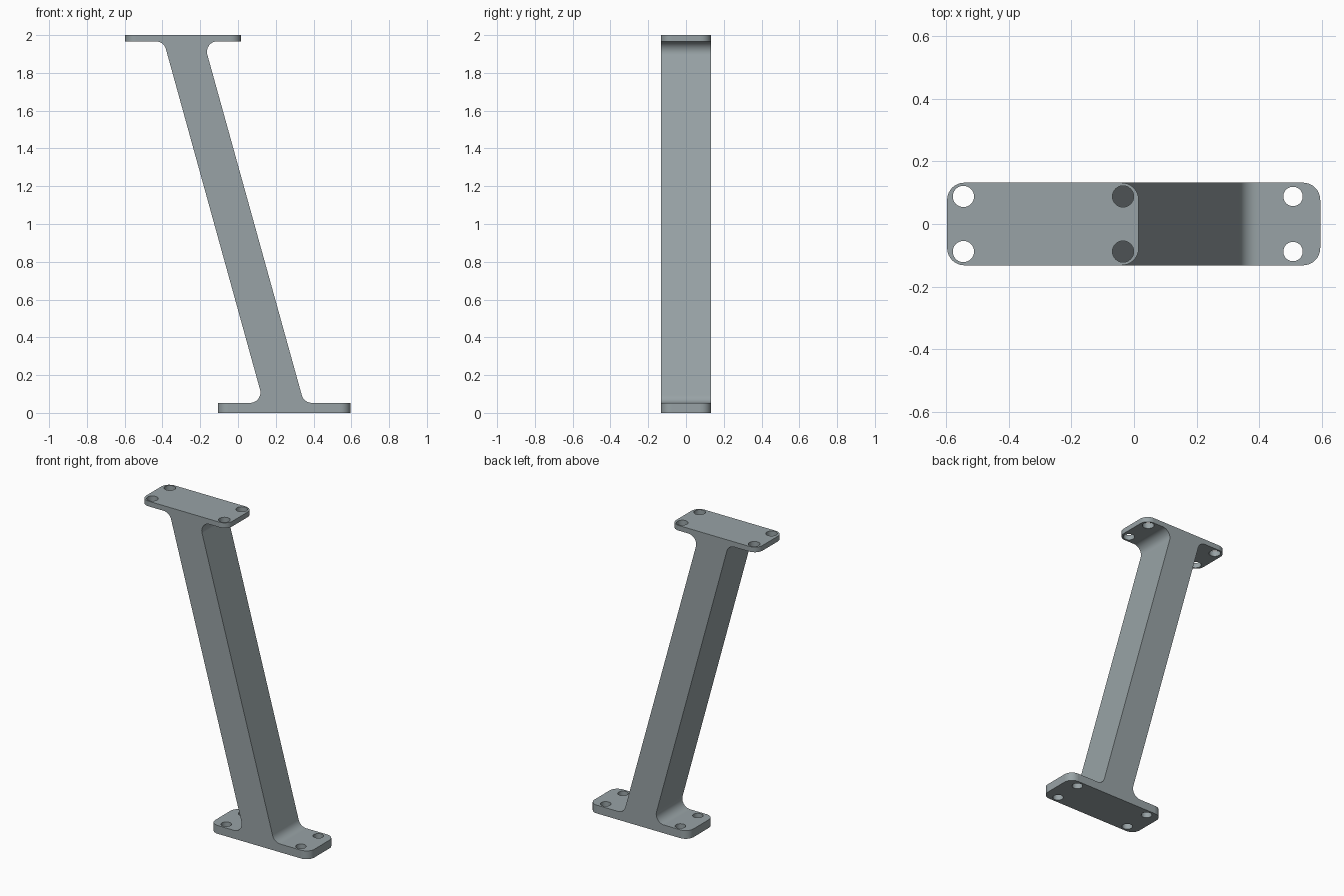
import bpy, bmesh, math
from mathutils import Vector

if "Cube" in bpy.data.objects:
    bpy.data.objects.remove(bpy.data.objects["Cube"])

HALF = 0.132          # half depth in y
BASE_TOP, CAP_BOTTOM = 0.053, 1.967
FILLET = 0.055


def rounded(prev, corner, nxt, r, steps=10):
    """Points of an arc of radius r that replaces a profile corner."""
    c = Vector(corner)
    a, b = (Vector(prev) - c).normalized(), (Vector(nxt) - c).normalized()
    half = a.angle(b) / 2
    centre = c + (a + b).normalized() * r / math.sin(half)
    reach = r / math.tan(half)
    va, vb = c + a * reach - centre, c + b * reach - centre
    return [centre + (va.lerp(vb, i / steps)).normalized() * r for i in range(steps + 1)]


# Side profile: base plate, leaning column and cap plate, with filleted joints
corners = [(-0.107, 0, 0), (0.595, 0, 0), (0.595, BASE_TOP, 0),
           (0.349, BASE_TOP, FILLET), (-0.182, CAP_BOTTOM, FILLET),
           (0.015, CAP_BOTTOM, 0), (0.015, 2, 0), (-0.597, 2, 0),
           (-0.597, CAP_BOTTOM, 0), (-0.393, CAP_BOTTOM, FILLET),
           (0.136, BASE_TOP, FILLET), (-0.107, BASE_TOP, 0)]
profile = []
for i, (x, z, r) in enumerate(corners):
    if r:
        profile += rounded(corners[i - 1][:2], (x, z), corners[i + 1][:2], r)
    else:
        profile.append(Vector((x, z)))

bm = bmesh.new()
face = bm.faces.new([bm.verts.new((p.x, -HALF, p.y)) for p in profile])
out = bmesh.ops.extrude_face_region(bm, geom=[face])
bmesh.ops.translate(bm, vec=(0, 2 * HALF, 0),
                    verts=[v for v in out["geom"] if isinstance(v, bmesh.types.BMVert)])
bmesh.ops.recalc_face_normals(bm, faces=bm.faces)

# Rounded plan corners on both plates
ends = [e for e in bm.edges
        if abs(e.verts[0].co.x - e.verts[1].co.x) < 1e-5
        and abs(e.verts[0].co.y - e.verts[1].co.y) < 1e-5]
bmesh.ops.bevel(bm, geom=ends, offset=0.055, offset_type='OFFSET', segments=8,
                profile=0.5, affect='EDGES')
mesh = bpy.data.meshes.new("strut")
bm.to_mesh(mesh)
bm.free()
strut = bpy.data.objects.new("strut", mesh)
bpy.context.collection.objects.link(strut)

# Bolt hole cutters: four through each plate
bm = bmesh.new()
for xs, z, r in (((-0.545, -0.035), 1.983, 0.034), ((-0.022, 0.508), 0.026, 0.031)):
    for x in xs:
        for y in (-0.088, 0.088):
            made = bmesh.ops.create_cone(bm, cap_ends=True, segments=32,
                                         radius1=r, radius2=r, depth=0.09)
            bmesh.ops.translate(bm, vec=(x, y, z), verts=made["verts"])
cut_mesh = bpy.data.meshes.new("bolt_hole_cutters")
bm.to_mesh(cut_mesh)
bm.free()
cutter = bpy.data.objects.new("bolt_hole_cutters", cut_mesh)
cutter.hide_render = True
bpy.context.collection.objects.link(cutter)

bpy.context.view_layer.objects.active = strut
strut.select_set(True)
holes = strut.modifiers.new("bolt_holes", 'BOOLEAN')
holes.operation = 'DIFFERENCE'
holes.solver = 'EXACT'
holes.object = cutter
bpy.ops.object.modifier_apply(modifier=holes.name)
bpy.data.objects.remove(cutter)

# Smooth arcs and holes, crisp flat faces
bpy.ops.object.shade_smooth_by_angle(angle=math.radians(30))
for p in strut.data.polygons:
    if p.area > 0.004:
        p.use_smooth = False

metal = bpy.data.materials.new("grey_metal")
metal.diffuse_color = (0.315, 0.365, 0.38, 1)
metal.use_nodes = True
metal.node_tree.nodes["Principled BSDF"].inputs["Base Color"].default_value = metal.diffuse_color
strut.data.materials.clear()
strut.data.materials.append(metal)
